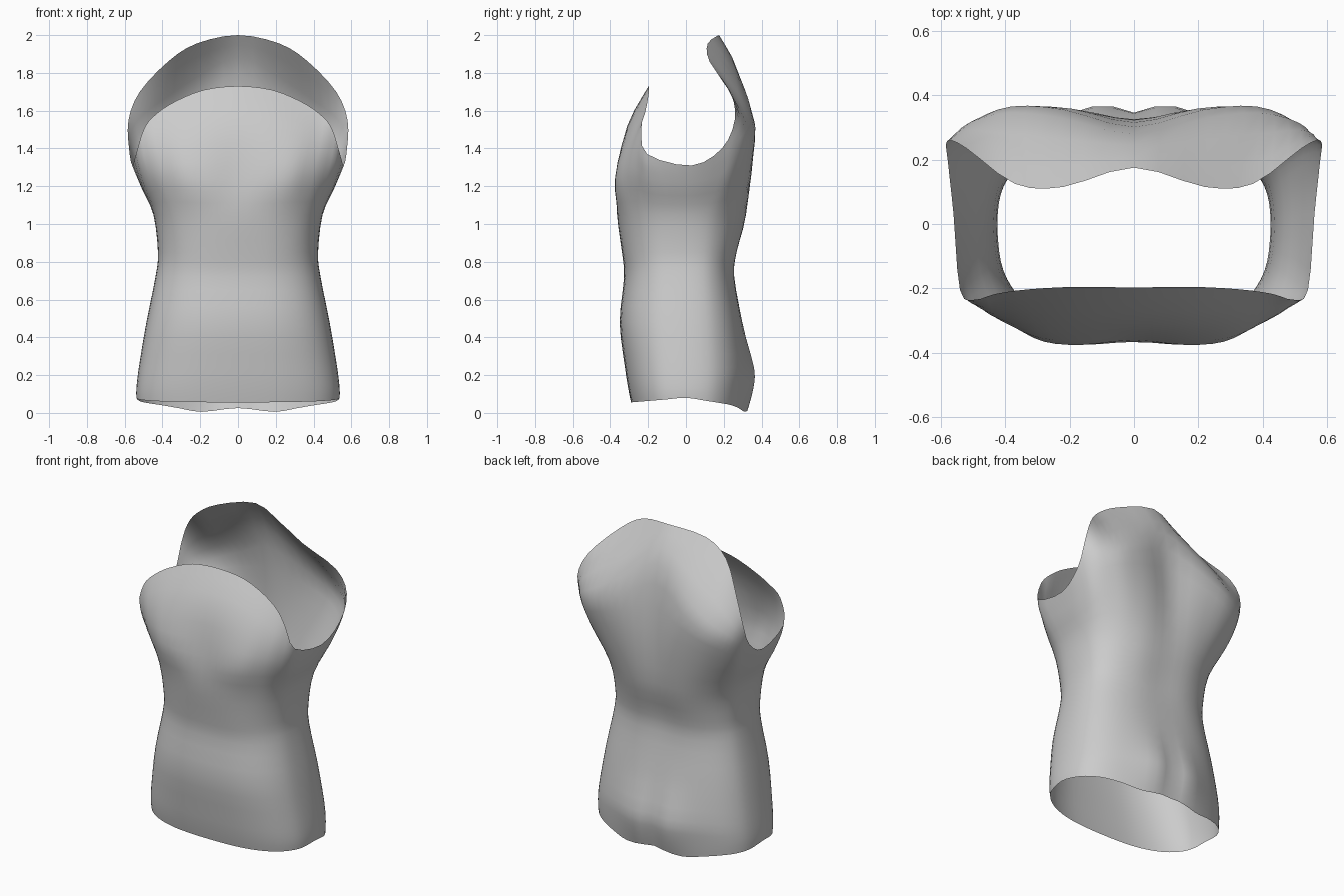
import bpy, math
from mathutils import Vector

if "Cube" in bpy.data.objects:
    bpy.data.objects.remove(bpy.data.objects["Cube"])

N = 12      # steps from front centre to back centre
SUB = 3     # smooth subdivisions per step
P = 2 / 2.6 # rounded-box section exponent


def section(z, w, front, back):
    """Half cross-section of the body, front centre to back centre."""
    pts = []
    for k in range(N + 1):
        a = math.pi * k / N
        s = abs(math.cos(a)) ** P
        x = w * abs(math.sin(a)) ** P if 0 < k < N else 0
        pts.append([x, (front if k < N / 2 else back) * s, z])
    return pts


# Body sections: z, half width, front y, back y
rings = [section(*r) for r in [
    (0.08, 0.538, -0.290, 0.305),
    (0.13, 0.538, -0.305, 0.315),
    (0.24, 0.525, -0.322, 0.320),
    (0.48, 0.485, -0.350, 0.295),
    (0.72, 0.437, -0.327, 0.260),
    (0.85, 0.424, -0.338, 0.274),
    (1.05, 0.448, -0.364, 0.325)]]

# Wavy hem
for p in rings[0]:
    s = p[1] / 0.3
    p[2] = 0.08 + 0.025 * s
    if s > 0:
        p[2] = 0.08 - 0.045 * s - 0.03 * s * math.exp(-((p[0] - 0.18) / 0.16) ** 2)

# Chest and shoulder blades
rings.append([
    (0, -.36, 1.24), (.16, -.375, 1.24), (.28, -.365, 1.25), (.37, -.32, 1.25),
    (.445, -.265, 1.24), (.495, -.17, 1.20), (.51, .03, 1.19), (.505, .17, 1.22),
    (.50, .25, 1.28), (.44, .31, 1.32), (.34, .35, 1.35), (.18, .355, 1.38), (0, .325, 1.40)])
rings.append([
    (0, -.31, 1.52), (.17, -.31, 1.51), (.31, -.305, 1.47), (.41, -.285, 1.43),
    (.48, -.26, 1.39), (.525, -.20, 1.30), (.54, .03, 1.26), (.55, .19, 1.33),
    (.555, .265, 1.43), (.51, .315, 1.49), (.39, .345, 1.56), (.23, .33, 1.66), (0, .28, 1.79)])
# Neckline and armhole edge
rings.append([
    (0, -.197, 1.73), (.18, -.195, 1.71), (.33, -.203, 1.65), (.43, -.217, 1.585),
    (.495, -.235, 1.51), (.54, -.205, 1.37), (.56, .03, 1.31), (.577, .19, 1.40),
    (.58, .258, 1.55), (.52, .235, 1.70), (.37, .125, 1.86), (.22, .115, 1.955), (0, .175, 2.0)])


def smooth_path(pts, closed):
    """Interpolate points with a Catmull-Rom curve."""
    n = len(pts)
    get = (lambda i: pts[i % n]) if closed else (lambda i: pts[max(0, min(n - 1, i))])
    out = []
    for i in range(n if closed else n - 1):
        a, b, c, d = (get(i + j) for j in (-1, 0, 1, 2))
        for j in range(SUB):
            t = j / SUB
            out.append(b + 0.5 * t * ((c - a) + t * ((2 * a - 5 * b + 4 * c - d)
                                                     + t * (3 * (b - c) + d - a))))
    if not closed:
        out.append(pts[-1])
    return out


# Mirror each half ring into a closed loop, then smooth both directions
loops = []
for r in rings:
    half = [Vector(p) for p in r]
    full = half + [Vector((-p.x, p.y, p.z)) for p in half[-2:0:-1]]
    loops.append(smooth_path(full, True))
columns = [smooth_path(list(c), False) for c in zip(*loops)]
verts = [v for c in columns for v in c]

# Broad seat bulge with a centre crease, and a shallow spine groove
for v in verts:
    if v.y > 0.1:
        seat = 0.07 * math.exp(-(v.x / 0.22) ** 2) - 0.045 * math.exp(-(v.x / 0.07) ** 2)
        v.y += seat * math.exp(-((v.z - 0.18) / 0.2) ** 2)
        v.y -= 0.012 * math.exp(-(v.x / 0.1) ** 2 - ((v.z - 1.0) / 0.3) ** 2)

# Skin the shirt shell
nc, nr = len(columns), len(columns[0])
faces = []
for i in range(nc):
    a, b = i * nr, (i + 1) % nc * nr
    faces += [(a + j, b + j, b + j + 1, a + j + 1) for j in range(nr - 1)]
mesh = bpy.data.meshes.new("sleeveless_top")
mesh.from_pydata(verts, [], faces)
mesh.shade_smooth()
shirt = bpy.data.objects.new("sleeveless_top", mesh)
bpy.context.collection.objects.link(shirt)
